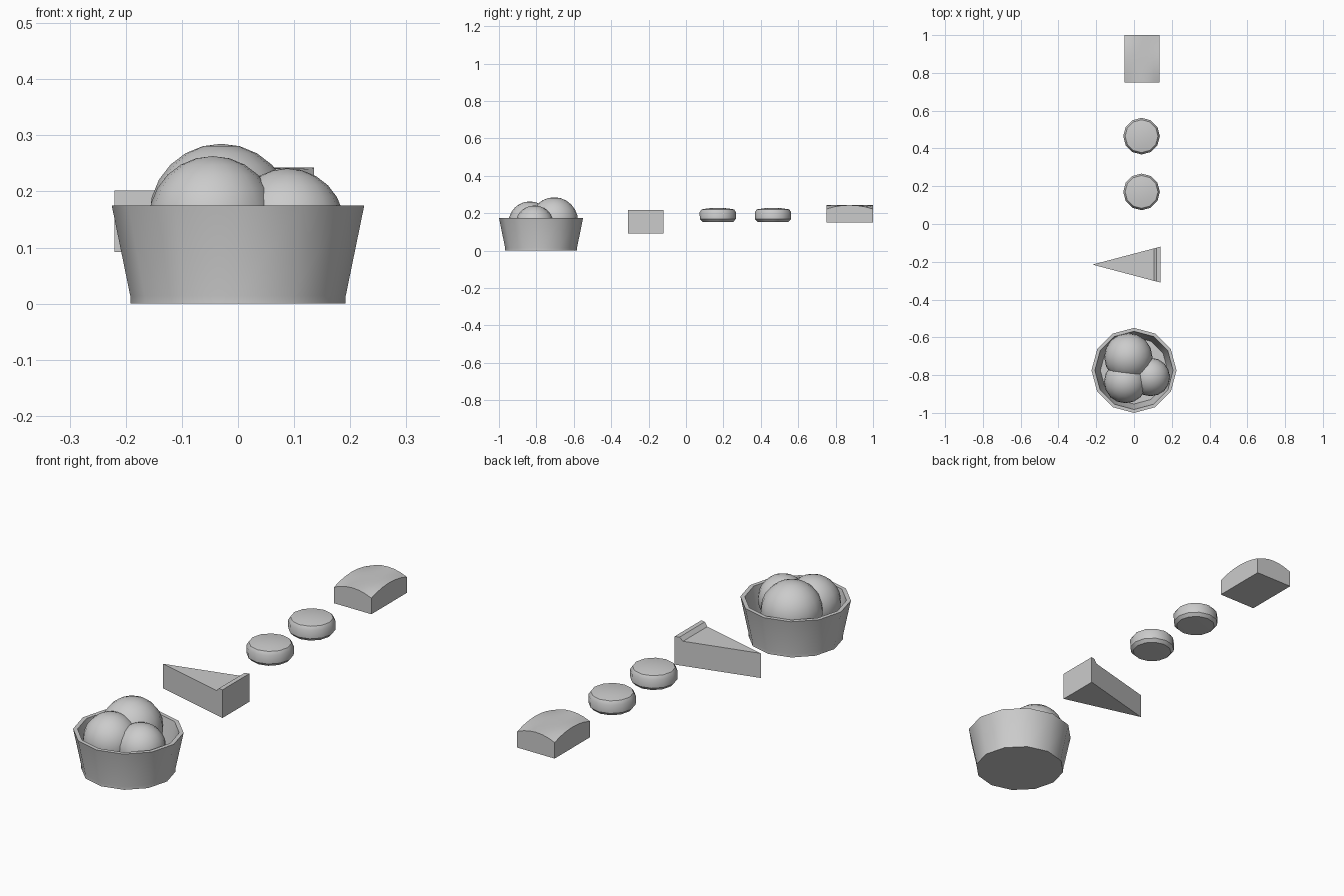
import bpy, bmesh, math
from mathutils import Vector

if "Cube" in bpy.data.objects:
    bpy.data.objects.remove(bpy.data.objects["Cube"])


def finish(name, bm, smooth=True):
    bmesh.ops.remove_doubles(bm, verts=bm.verts, dist=1e-5)
    bmesh.ops.recalc_face_normals(bm, faces=bm.faces)
    me = bpy.data.meshes.new(name)
    bm.to_mesh(me)
    bm.free()
    ob = bpy.data.objects.new(name, me)
    bpy.context.collection.objects.link(ob)
    if smooth:
        bpy.ops.object.select_all(action='DESELECT')
        ob.select_set(True)
        bpy.context.view_layer.objects.active = ob
        bpy.ops.object.shade_smooth_by_angle(angle=math.radians(35))
    return ob


def lathe(name, profile, loc, sides=12):
    bm = bmesh.new()
    vs = [bm.verts.new((r, 0, z)) for r, z in profile]
    es = [bm.edges.new(p) for p in zip(vs, vs[1:])]
    bmesh.ops.spin(bm, geom=vs + es, cent=(0, 0, 0), axis=(0, 0, 1),
                   angle=math.tau, steps=sides, use_duplicate=False)
    ob = finish(name, bm)
    ob.location = loc
    return ob


# Bowl
BOWL_Y = -0.775
lathe("bowl", [(0, 0), (0.192, 0), (0.192, 0.014), (0.225, 0.175),
               (0.207, 0.175), (0.178, 0.03), (0, 0.03)], (0, BOWL_Y, 0))

# Three scoops
for i, (x, y, z, r) in enumerate([(-0.03, -0.705, 0.157, 0.128),
                                  (-0.045, -0.835, 0.149, 0.114),
                                  (0.088, -0.81, 0.139, 0.102)]):
    bm = bmesh.new()
    bmesh.ops.create_uvsphere(bm, u_segments=16, v_segments=12, radius=r)
    finish(f"scoop_{i + 1}", bm).location = (x, y, z)

# Wedge slice with a raised crust: side profile (x, z) spread to a triangle
TIP, BACK, MID, HALF = -0.22, 0.14, -0.215, 0.095
bm = bmesh.new()
rows = []
for x, z in [(0.14, 0.092), (0.14, 0.218), (0.12, 0.218), (0.105, 0.202)]:
    w = HALF * (x - TIP) / (BACK - TIP)
    rows.append([bm.verts.new((x, MID + s * w, z)) for s in (-1, 1)])
tip_top = bm.verts.new((TIP, MID, 0.202))
tip_low = bm.verts.new((TIP, MID, 0.092))
for a, b in zip(rows, rows[1:]):
    bm.faces.new((a[0], a[1], b[1], b[0]))
bm.faces.new((rows[-1][0], rows[-1][1], tip_top))
bm.faces.new((rows[0][1], rows[0][0], tip_low))
for s in (0, 1):
    bm.faces.new([r[s] for r in rows] + [tip_top, tip_low])
finish("wedge_slice", bm, smooth=False)

# Two round biscuits
for i, y in enumerate((0.17, 0.465)):
    lathe(f"biscuit_{i + 1}",
          [(0, 0.152), (0.083, 0.154), (0.096, 0.168), (0.097, 0.205),
           (0.087, 0.22), (0.05, 0.226), (0, 0.228)], (0.04, y, 0))

# Cake block with a puffed top
CX, CY, HX, HY, N = 0.0425, 0.875, 0.0925, 0.125, 6
bm = bmesh.new()
bmesh.ops.create_grid(bm, x_segments=N, y_segments=N, size=1)
rim = [e for e in bm.edges if e.is_boundary]
low = bmesh.ops.extrude_edge_only(bm, edges=rim)["geom"]
low_verts = {g for g in low if isinstance(g, bmesh.types.BMVert)}
low_edges = [g for g in low if isinstance(g, bmesh.types.BMEdge)]
for v in bm.verts:
    u, t, _ = v.co
    z = 0.15 if v in low_verts else 0.222 + 0.021 * (1 - u * u * t * t)
    v.co = Vector((CX + HX * u, CY + HY * t, z))
bmesh.ops.contextual_create(bm, geom=low_edges)
finish("cake_block", bm)
